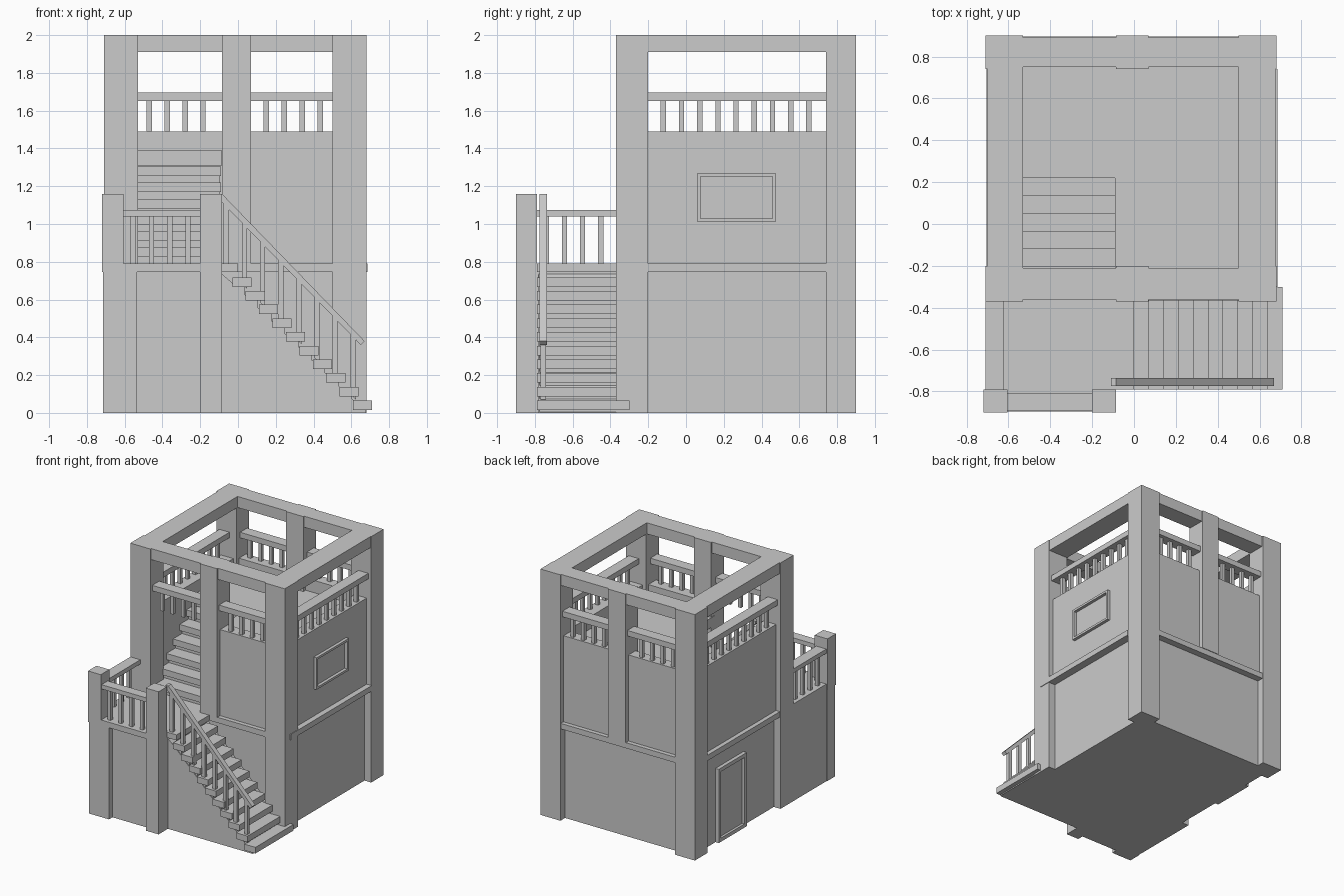
import bpy


def mesh(name, verts, faces):
    me = bpy.data.meshes.new(name)
    me.from_pydata(verts, [], faces)
    me.update()
    ob = bpy.data.objects.new(name, me)
    bpy.context.collection.objects.link(ob)
    return ob


def box(name, x0, x1, y0, y1, z0, z1):
    v = [(x, y, z) for x in (x0, x1) for y in (y0, y1) for z in (z0, z1)]
    f = [(0, 1, 3, 2), (4, 6, 7, 5), (0, 4, 5, 1), (2, 3, 7, 6), (0, 2, 6, 4), (1, 5, 7, 3)]
    return mesh(name, v, f)


def prism(name, profile, y0, y1):
    # x-z outline extruded along y (outline counter-clockwise seen from the front)
    n = len(profile)
    v = [(x, y0, z) for x, z in profile] + [(x, y1, z) for x, z in profile]
    f = [tuple(range(n)), tuple(range(2 * n - 1, n - 1, -1))]
    f += [(i, i + n, (i + 1) % n + n, (i + 1) % n) for i in range(n)]
    return mesh(name, v, f)


def frame_x(name, x0, x1, y0, y1, z0, z1, w):
    # rectangular frame lying on a side wall
    box(name + "_bottom", x0, x1, y0, y1, z0, z0 + w)
    box(name + "_top", x0, x1, y0, y1, z1 - w, z1)
    box(name + "_near", x0, x1, y0, y0 + w, z0 + w, z1 - w)
    box(name + "_far", x0, x1, y1 - w, y1, z0 + w, z1 - w)


B = 0.014  # baluster half width

# Lower storey and floor ledge
box("lower_body", -0.65, 0.62, -0.31, 0.84, 0, 0.75)
box("floor_ledge", -0.705, 0.685, -0.3, 0.74, 0.745, 0.79)
box("floor_ledge_long", -0.60, 0.60, -0.365, 0.895, 0.745, 0.79)

# Corner posts
for sx, (x0, x1) in (("left", (-0.71, -0.53)), ("right", (0.50, 0.68))):
    for sy, (y0, y1) in (("front", (-0.37, -0.20)), ("back", (0.74, 0.90))):
        box(f"{sy}_{sx}_post", x0, x1, y0, y1, 0, 2)

# Front and back: middle post, beams, rails
PANELS = ((-0.53, -0.085, (-0.47, -0.375, -0.28, -0.185)),
          (0.07, 0.50, (0.15, 0.245, 0.34, 0.435)))
for side, y0, y1, ym in (("front", -0.37, -0.20, -0.30), ("back", 0.74, 0.90, 0.83)):
    box(side + "_middle_post", -0.085, 0.07, y0, y1, 0.79, 2)
    for x0, x1, xs in PANELS:
        box(side + "_top_beam", x0, x1, y0 + 0.01, y1 - 0.01, 1.91, 2)
        box(side + "_rail", x0, x1, ym - 0.045, ym + 0.045, 1.65, 1.695)
        for x in xs:
            box(side + "_baluster", x - B, x + B, ym - B, ym + B, 1.49, 1.65)

# Left and right sides: beams and rails
for side, x0, x1, xm in (("left", -0.70, -0.53, -0.64), ("right", 0.50, 0.675, 0.61)):
    box(side + "_top_beam", x0, x1, -0.20, 0.74, 1.91, 2)
    box(side + "_rail", xm - 0.045, xm + 0.045, -0.20, 0.74, 1.65, 1.695)
    for i in range(9):
        y = -0.12 + i * 0.0963
        box(side + "_baluster", xm - B, xm + B, y - B, y + B, 1.49, 1.65)

# Upper walls, with the front left bay left open
box("upper_back_wall", -0.53, 0.50, 0.77, 0.86, 0.79, 1.49)
box("upper_left_wall", -0.67, -0.56, -0.20, 0.74, 0.79, 1.49)
box("upper_right_wall", 0.53, 0.64, -0.20, 0.74, 0.79, 1.49)
box("upper_front_wall", 0.07, 0.50, -0.33, -0.23, 0.79, 1.49)

# Roof terrace floor around the stairwell
box("terrace_floor_right", -0.09, 0.54, -0.24, 0.78, 1.31, 1.39)
box("terrace_floor_back", -0.57, -0.09, 0.22, 0.78, 1.31, 1.39)

# Upper stairs
for i in range(6):
    y = -0.29 + i * 0.085
    z = 0.79 + (i + 1) * 0.0857
    box("upper_tread", -0.56, -0.09, y, y + 0.115, z - 0.05, z)
    box("upper_riser", -0.56, -0.095, y + 0.03, y + 0.115, 0.79, z - 0.05)

# Window on the right, door on the left
frame_x("window_frame", 0.63, 0.665, 0.06, 0.475, 1.01, 1.27, 0.018)
frame_x("door_frame", -0.68, -0.64, 0.19, 0.55, 0, 0.60, 0.03)
box("door_panel", -0.66, -0.64, 0.22, 0.52, 0.03, 0.57)

# Porch
box("porch_body", -0.71, -0.085, -0.85, -0.31, 0, 0.75)
box("porch_slab", -0.71, -0.09, -0.895, -0.36, 0.745, 0.79)
box("porch_slab_end", -0.09, 0.0, -0.79, -0.36, 0.745, 0.79)
box("porch_left_base", -0.715, -0.535, -0.895, -0.79, 0, 0.79)
box("porch_left_post", -0.72, -0.605, -0.90, -0.79, 0.745, 1.16)
box("porch_right_post", -0.20, -0.085, -0.90, -0.79, 0, 1.16)
box("porch_front_rail", -0.605, -0.20, -0.89, -0.81, 1.04, 1.075)
box("porch_left_rail", -0.71, -0.62, -0.79, -0.36, 1.04, 1.075)
for i in range(4):
    x, y = -0.555 + i * 0.0967, -0.74 + i * 0.0963
    box("porch_front_baluster", x - B, x + B, -0.85 - B, -0.85 + B, 0.79, 1.04)
    box("porch_left_baluster", -0.665 - B, -0.665 + B, y - B, y + B, 0.79, 1.04)

# Lower stairs on a solid wedge
prism("stair_base", [(-0.09, 0), (0.68, 0), (-0.02, 0.68), (-0.09, 0.74)], -0.78, -0.31)
RUN, RISE = 0.071, 0.0725
for i in range(10):
    x = i * RUN
    z = 0.79 - (i + 1) * RISE
    back = -0.30 if i == 9 else -0.36
    box("lower_tread", x - 0.03, x + RUN, -0.79, back, z - 0.05, z)
    box("lower_riser", x - 0.04, x + 0.035, -0.775, -0.36, max(0, z - 0.09), z - 0.045)

# Sloping handrail
prism("stair_handrail", [(-0.11, 1.14), (0.65, 0.36), (0.67, 0.38), (-0.085, 1.16), (-0.11, 1.16)], -0.775, -0.735)
for i in range(8):
    x = -0.062 + i * 0.096
    top = 1.125 - 1.03 * (x + 0.085)
    bottom = 0.72 - 1.02 * x
    prism("stair_baluster", [(x - B, bottom), (x + B, bottom - 2 * B), (x + B, top - B), (x - B, top + B)],
          -0.755 - B, -0.755 + B)
